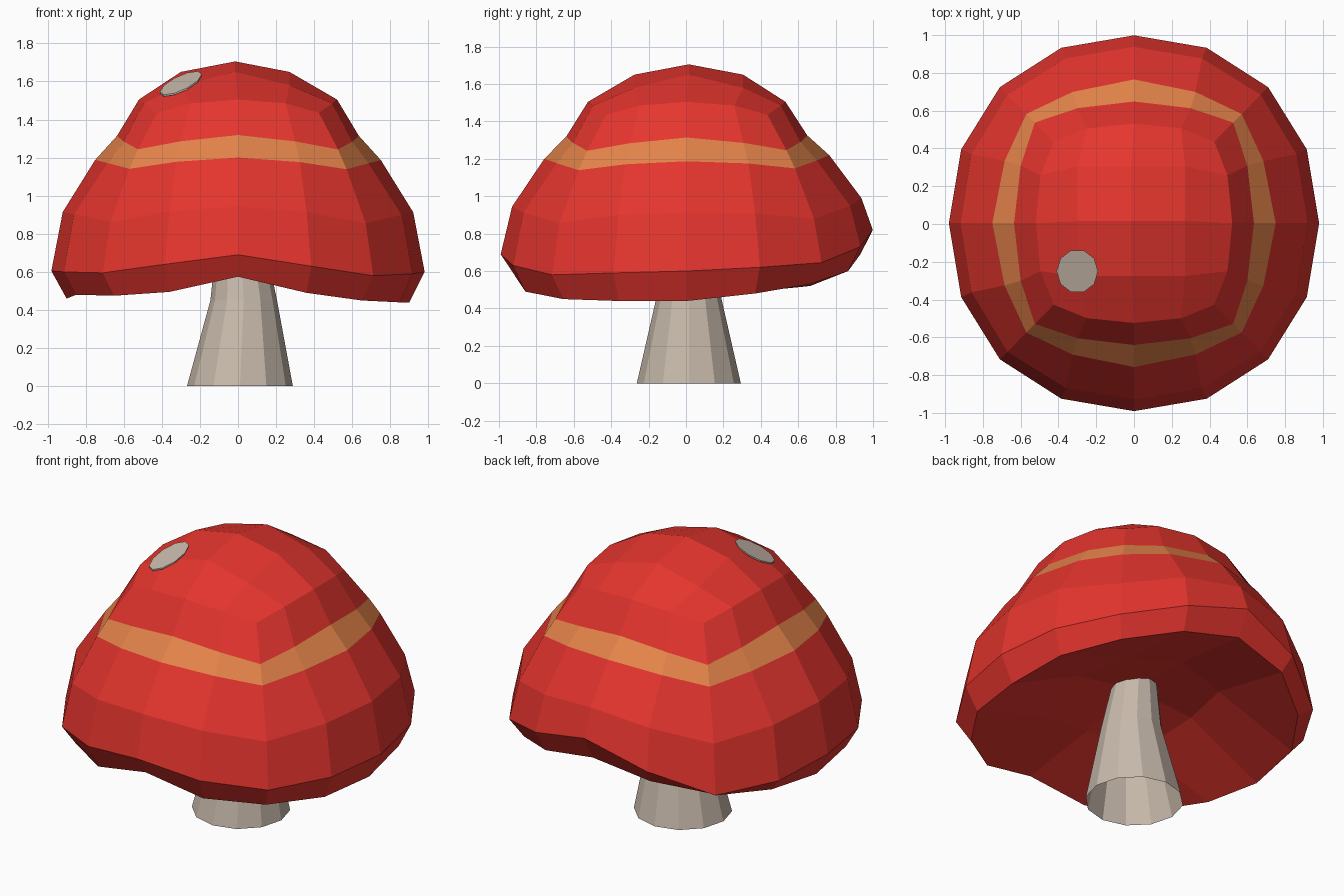
import bpy, bmesh, math
from mathutils import Vector

if "Cube" in bpy.data.objects:
    bpy.data.objects.remove(bpy.data.objects["Cube"])


def material(name, rgb):
    m = bpy.data.materials.new(name)
    m.diffuse_color = (*rgb, 1)
    m.use_nodes = True
    m.node_tree.nodes["Principled BSDF"].inputs["Base Color"].default_value = m.diffuse_color
    return m


RED = material("cap red", (0.78, 0.035, 0.027))
ORANGE = material("band orange", (0.78, 0.23, 0.068))
CREAM = material("stem cream", (0.58, 0.49, 0.41))


def finish(name, bm, mats, recalc=True):
    if recalc:
        bmesh.ops.recalc_face_normals(bm, faces=bm.faces)
    me = bpy.data.meshes.new(name)
    bm.to_mesh(me)
    bm.free()
    for m in mats:
        me.materials.append(m)
    ob = bpy.data.objects.new(name, me)
    bpy.context.collection.objects.link(ob)
    return ob


# Wavy heights of the widest edge and the lip, anticlockwise from +x
RIM = [.60, .62, .645, .73, .82, .69, .55, .57, .605, .60, .595, .64, .69, .63, .58, .59]
LIP = [.44, .48, .53, .60, .67, .60, .52, .49, .46, .48, .475, .495, .575, .49, .45, .44]

# Cap rings: axis radius, in-between point, corner, then their heights, wave share
RINGS = [
    (.52, (.495, .25), .425, 1.505, 1.485, 1.435, 0),
    (.635, (.60, .30), .525, 1.315, 1.285, 1.245, .05),
    (.75, (.685, .325), .57, 1.19, 1.175, 1.145, .15),
    (.92, (.86, .36), .67, .92, .91, .87, .35),
    (.98, (.915, .385), .71, RIM),
    (.90, (.85, .36), .65, LIP),
]


def ring_point(ring, k):
    axis, mid, corner = ring[:3]
    q, s = divmod(k, 4)
    x, y = [(axis, 0), mid, (corner, corner), (mid[1], mid[0])][s]
    for _ in range(q):
        x, y = -y, x
    if len(ring) == 4:
        z = ring[3][k]
    else:
        z = ring[3 + (0, 1, 2, 1)[s]] + ring[6] * (RIM[k] - .62)
    return (x, y * 1.015 + .004, z)


def fill_grid(bm, ring, inner):
    """Close a 16-point ring with a 4 x 4 grid of faces."""
    g = {}
    for i in range(-2, 3):
        for j in range(-2, 3):
            if max(abs(i), abs(j)) == 2:
                g[i, j] = ring[round(math.atan2(j, i) / (math.pi / 8)) % 16]
            else:
                g[i, j] = bm.verts.new(inner(i, j))
    for i in range(-2, 2):
        for j in range(-2, 2):
            bm.faces.new((g[i, j], g[i + 1, j], g[i + 1, j + 1], g[i, j + 1]))


# Cap: rounded-cube dome with an orange band and a hollow underside
bm = bmesh.new()
loops = [[bm.verts.new(ring_point(r, k)) for k in range(16)] for r in RINGS]
for n, (a, b) in enumerate(zip(loops, loops[1:])):
    for k in range(16):
        f = bm.faces.new((a[k], b[k], b[(k + 1) % 16], a[(k + 1) % 16]))
        f.material_index = 1 if n == 1 else 0
fill_grid(bm, loops[0], lambda i, j: (
    .285 * i - .015, .29 * j + .015, (1.705, 1.65, 1.58)[abs(i) + abs(j)]))
fill_grid(bm, loops[-1], lambda i, j: (
    i * (.34 if j else .42), j * (.34 if i else .42),
    (.74, .69, .64)[abs(i) + abs(j)] + .04 * j - .02 * i))
finish("cap", bm, [RED, ORANGE])

# Spot: thin flat disc tangent to the cap
bm = bmesh.new()
layers = []
for drop in (.009, 0):
    ring = []
    for k in range(10):
        t = 2 * math.pi * k / 10
        dx, dy = .11 * math.cos(t), .116 * math.sin(t)
        ring.append(bm.verts.new((-.30 + dx, -.25 + dy, 1.592 + .42 * dx + .36 * dy - drop)))
    layers.append(ring)
low, top = layers
bm.faces.new(top)
bm.faces.new(low[::-1])
for k in range(10):
    m = (k + 1) % 10
    bm.faces.new((low[k], low[m], top[m], top[k]))
finish("spot", bm, [CREAM])

# Stem: open twelve-sided tube, tapering and slightly bent
bm = bmesh.new()
prev = None
for x, y, r, z in ((.01, .015, .278, 0), (.03, .015, .175, .45), (.015, .025, .128, .75)):
    cur = [bm.verts.new((x + r * math.cos(k * math.pi / 6), y + r * math.sin(k * math.pi / 6), z))
           for k in range(12)]
    if prev:
        for k in range(12):
            m = (k + 1) % 12
            bm.faces.new((prev[k], prev[m], cur[m], cur[k]))
    prev = cur
finish("stem", bm, [CREAM], recalc=False)
